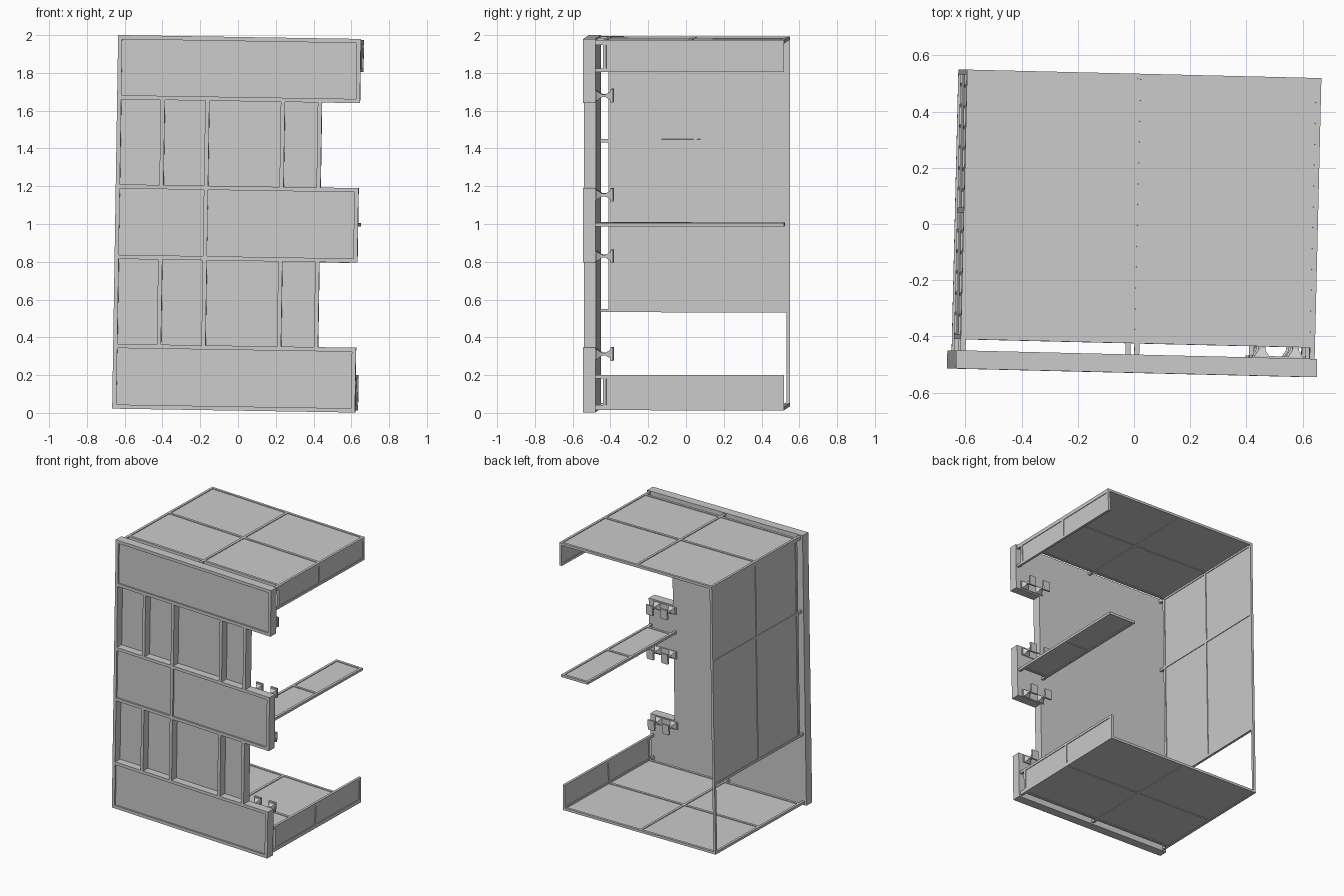
import bpy
import bmesh
from mathutils import Matrix, Vector

cube = bpy.data.objects.get("Cube")
if cube:
    bpy.data.objects.remove(cube, do_unlink=True)

grey = bpy.data.materials.new("plain grey")
grey.use_nodes = True
grey.diffuse_color = (0.6, 0.6, 0.6, 1)
grey.node_tree.nodes["Principled BSDF"].inputs["Base Color"].default_value = (0.6, 0.6, 0.6, 1)

# The whole frame stands very slightly askew
LEAN = Matrix.Translation((0, 0, 1)) @ Matrix.Rotation(0.016, 4, 'Y') @ Matrix.Rotation(-0.024, 4, 'Z')


def finish(name, bm):
    mesh = bpy.data.meshes.new(name)
    bm.transform(LEAN)
    bm.to_mesh(mesh)
    bm.free()
    mesh.materials.append(grey)
    bpy.context.collection.objects.link(bpy.data.objects.new(name, mesh))


def box(bm, xs, ys, zs):
    lo, hi = Vector((xs[0], ys[0], zs[0])), Vector((xs[1], ys[1], zs[1]))
    m = Matrix.Translation((lo + hi) / 2) @ Matrix.Diagonal((*(hi - lo), 1))
    bmesh.ops.create_cube(bm, size=1, matrix=m)


def around(c, half):
    return (c - half, c + half)


FRONT, BACK = -0.53, -0.465      # faces of the front wall
PANEL, REAR = -0.425, 0.535      # sheet extent in depth
MID = 0.035
LEFT, RIGHT = -0.638, 0.648
BAR = 0.022
RIB = 0.009


def framed(bm, xs, zs, inner, dividers=()):
    """Rectangular sheet with a raised border and upright dividers."""
    box(bm, xs, (inner, BACK), zs)
    for x in (xs[0] + BAR / 2, *dividers, xs[1] - BAR / 2):
        box(bm, around(x, BAR / 2), (FRONT, BACK), zs)
    for z in (zs[0] + BAR / 2, zs[1] - BAR / 2):
        box(bm, xs, (FRONT, BACK), around(z, BAR / 2))


# Front wall: three wide bands and two narrower bays between them
bands = {"lower": (-0.988, -0.645), "middle": (-0.195, 0.2), "upper": (0.65, 0.99)}
for name, zs in bands.items():
    bm = bmesh.new()
    framed(bm, (LEFT, RIGHT), zs, FRONT + 0.012, (-0.16,) if name == "middle" else ())
    finish(name + "_band", bm)

for name, zs in {"lower": (-0.645, -0.195), "upper": (0.2, 0.65)}.items():
    bm = bmesh.new()
    box(bm, (LEFT, 0.447), (BACK - 0.01, BACK), zs)
    for x in (LEFT + BAR / 2, -0.396, -0.16, 0.24, 0.436):
        box(bm, around(x, BAR / 2), (FRONT, BACK), zs)
    finish(name + "_bay", bm)


def ribbed(name, normal, at, across, lengthwise):
    """Thin sheet running in depth: ribs in depth at each 'lengthwise', cross ribs over 'across'."""
    bm = bmesh.new()

    def add(side, depth, thick):
        if normal == 'z':
            box(bm, side, depth, around(at, thick))
        else:
            box(bm, around(at, thick), depth, side)
    add(across, (PANEL, REAR), 0.004)
    for c in lengthwise:
        add(around(c, RIB), (BACK, REAR), RIB)
    for y in (PANEL + RIB, MID, REAR - RIB):
        add(across, around(y, RIB), RIB)
    finish(name, bm)


WALL_X, SIDE_X = -0.614, 0.63
for name, z in (("roof", 0.975), ("floor", -0.967)):
    ribbed(name, 'z', z, (WALL_X - RIB, SIDE_X + RIB), (WALL_X, 0.005, SIDE_X))
ribbed("side_wall", 'x', WALL_X, (-0.477, 0.975), (-0.468, 0.43, 0.966))
ribbed("upper_skirt", 'x', SIDE_X, (0.815, 0.975), (0.824, 0.966))
ribbed("lower_skirt", 'x', SIDE_X, (-0.967, -0.79), (-0.958, -0.799))
ribbed("side_shelf", 'z', 0.007, (0.42, SIDE_X + RIB), (0.429, SIDE_X))

# Rear post under the side wall
bm = bmesh.new()
box(bm, around(WALL_X, RIB), around(REAR - RIB, RIB), (-0.967, -0.468))
finish("rear_post", bm)

# Pairs of clips behind the bands beside the open bays
for i, z in enumerate((-0.68, -0.162, 0.163, 0.688)):
    bm = bmesh.new()
    box(bm, (0.42, 0.61), (BACK, BACK + 0.006), around(z, 0.028))
    for x in (0.455, 0.575):
        box(bm, around(x, 0.012), (BACK, -0.385), around(z, 0.007))
        box(bm, around(x, 0.027), (-0.385, -0.372), around(z, 0.035))
        for y, r1, r2 in ((BACK + 0.018, 0.04, 0.012), (-0.395, 0.012, 0.038)):
            m = Matrix.Translation((x, y, z)) @ Matrix.Rotation(-1.5708, 4, 'X') @ Matrix.Rotation(0.7854, 4, 'Z')
            bmesh.ops.create_cone(bm, cap_ends=True, segments=4, radius1=r1, radius2=r2, depth=0.03, matrix=m)
    finish(f"clip_pair_{i + 1}", bm)
